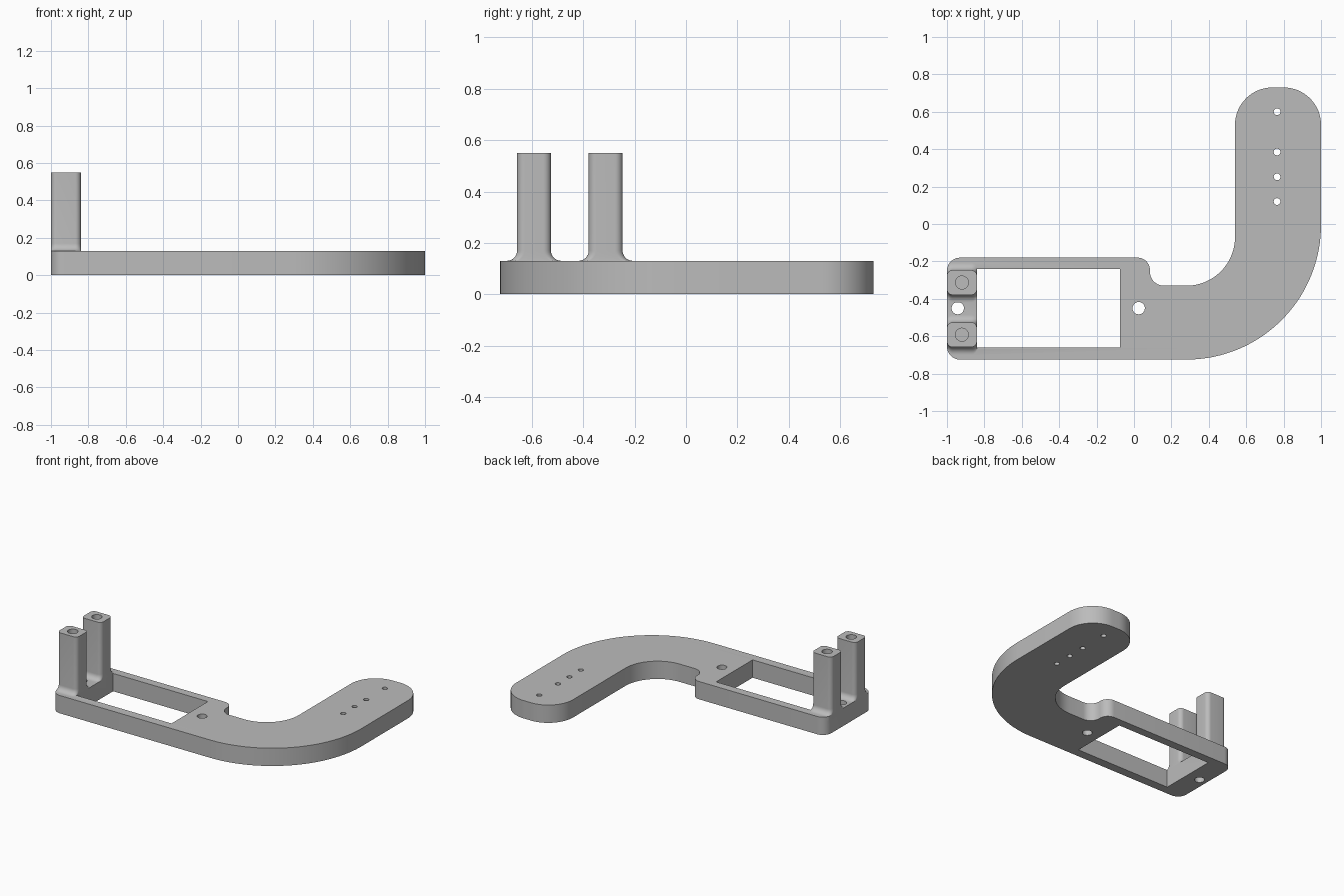
import bpy, bmesh
from math import pi, sin, cos, tan, radians
from mathutils import Vector

if "Cube" in bpy.data.objects:
    bpy.data.objects.remove(bpy.data.objects["Cube"])

grey = bpy.data.materials.new("light grey plastic")
grey.use_nodes = True
COLOR = (0.5, 0.5, 0.5, 1)
grey.diffuse_color = COLOR
grey.node_tree.nodes["Principled BSDF"].inputs["Base Color"].default_value = COLOR


def rounded(corners):
    """Turn (x, y, radius) corners into a filleted outline."""
    pts = []
    for i, (x, y, r) in enumerate(corners):
        p = Vector((x, y))
        a = (Vector(corners[i - 1][:2]) - p).normalized()
        b = (Vector(corners[(i + 1) % len(corners)][:2]) - p).normalized()
        half = a.angle(b) / 2
        centre = p + (a + b).normalized() * r / sin(half)
        start = p + a * r / tan(half) - centre
        end = p + b * r / tan(half) - centre
        steps = 8 + int(r * 40)
        sweep = start.angle_signed(end)
        for k in range(steps + 1):
            t = -sweep * k / steps
            pts.append(centre + Vector((start.x * cos(t) - start.y * sin(t),
                                        start.x * sin(t) + start.y * cos(t))))
    return pts


def rect(x0, x1, y0, y1, r):
    return rounded([(x0, y0, r), (x1, y0, r), (x1, y1, r), (x0, y1, r)])


def circle(x, y, r, n=32):
    return [Vector((x + r * cos(2 * pi * k / n), y + r * sin(2 * pi * k / n))) for k in range(n)]


def loft(name, rings, bevel=0):
    """Skin a stack of (outline, z) rings, optionally rounding the top rim."""
    bm = bmesh.new()
    loops = [[bm.verts.new((p.x, p.y, z)) for p in pts] for pts, z in rings]
    n = len(loops[0])
    bm.faces.new(loops[0][::-1])
    top = bm.faces.new(loops[-1])
    for lo, hi in zip(loops, loops[1:]):
        for i in range(n):
            j = (i + 1) % n
            bm.faces.new((lo[i], lo[j], hi[j], hi[i]))
    if bevel:
        bmesh.ops.bevel(bm, geom=list(top.edges), offset=bevel, segments=6,
                        profile=0.5, affect='EDGES')
    bmesh.ops.recalc_face_normals(bm, faces=bm.faces)
    me = bpy.data.meshes.new(name)
    bm.to_mesh(me)
    bm.free()
    me.materials.append(grey)
    ob = bpy.data.objects.new(name, me)
    bpy.context.collection.objects.link(ob)
    return ob


def boolean(ob, cutter, operation='DIFFERENCE'):
    """Apply a boolean and discard the helper."""
    mod = ob.modifiers.new("cut", 'BOOLEAN')
    mod.operation, mod.object, mod.solver = operation, cutter, 'EXACT'
    cutter.hide_render = True
    bpy.context.view_layer.objects.active = ob
    bpy.ops.object.modifier_apply(modifier=mod.name)
    bpy.data.objects.remove(cutter)


def smooth(ob):
    bpy.ops.object.select_all(action='DESELECT')
    ob.select_set(True)
    bpy.context.view_layer.objects.active = ob
    bpy.ops.object.shade_smooth_by_angle(angle=radians(32))


# Curved base plate with rounded upper rim
THICK = 0.13
outline = rounded([(-1, -0.725, 0.07), (1, -0.725, 0.72), (1, 0.73, 0.2), (0.54, 0.73, 0.2),
                   (0.54, -0.33, 0.26), (0.085, -0.33, 0.075), (0.085, -0.18, 0.065),
                   (-1, -0.18, 0.07)])
plate = loft("base_plate", [(outline, 0), (outline, THICK)], bevel=0.03)

# Rectangular window, mounting holes and the row of small holes
window = [Vector(p) for p in ((-0.84, -0.66), (-0.075, -0.66), (-0.075, -0.24), (-0.84, -0.24))]
cuts = [window, circle(-0.942, -0.45, 0.033), circle(0.025, -0.45, 0.033)]
cuts += [circle(0.765, y, 0.018) for y in (0.6, 0.385, 0.252, 0.12)]
for pts in cuts:
    boolean(plate, loft("cutter", [(pts, -0.1), (pts, 0.3)]))

# Two posts with flared feet and blind screw holes
FLARE, TOP = 0.04, 0.55
for name, yc in (("front_post", -0.592), ("back_post", -0.313)):
    rings = [(rect(-1, -0.84, yc - 0.066 - FLARE, yc + 0.066 + FLARE, 0.03), 0.1)]
    for k in range(9):
        a = k / 8 * pi / 2
        w = 0.066 + FLARE * (1 - sin(a))
        rings.append((rect(-1, -0.84, yc - w, yc + w, 0.03), THICK + FLARE * (1 - cos(a))))
    rings.append((rect(-1, -0.84, yc - 0.066, yc + 0.066, 0.03), TOP))
    post = loft(name, rings)
    boolean(post, loft("envelope", [(outline, 0.02), (outline, 0.8)]), 'INTERSECT')
    hole = circle(-0.92, yc, 0.035)
    boolean(post, loft("cutter", [(hole, 0.3), (hole, 0.7)]))
    boolean(plate, post, 'UNION')

plate.name = "bracket_with_posts"
smooth(plate)
